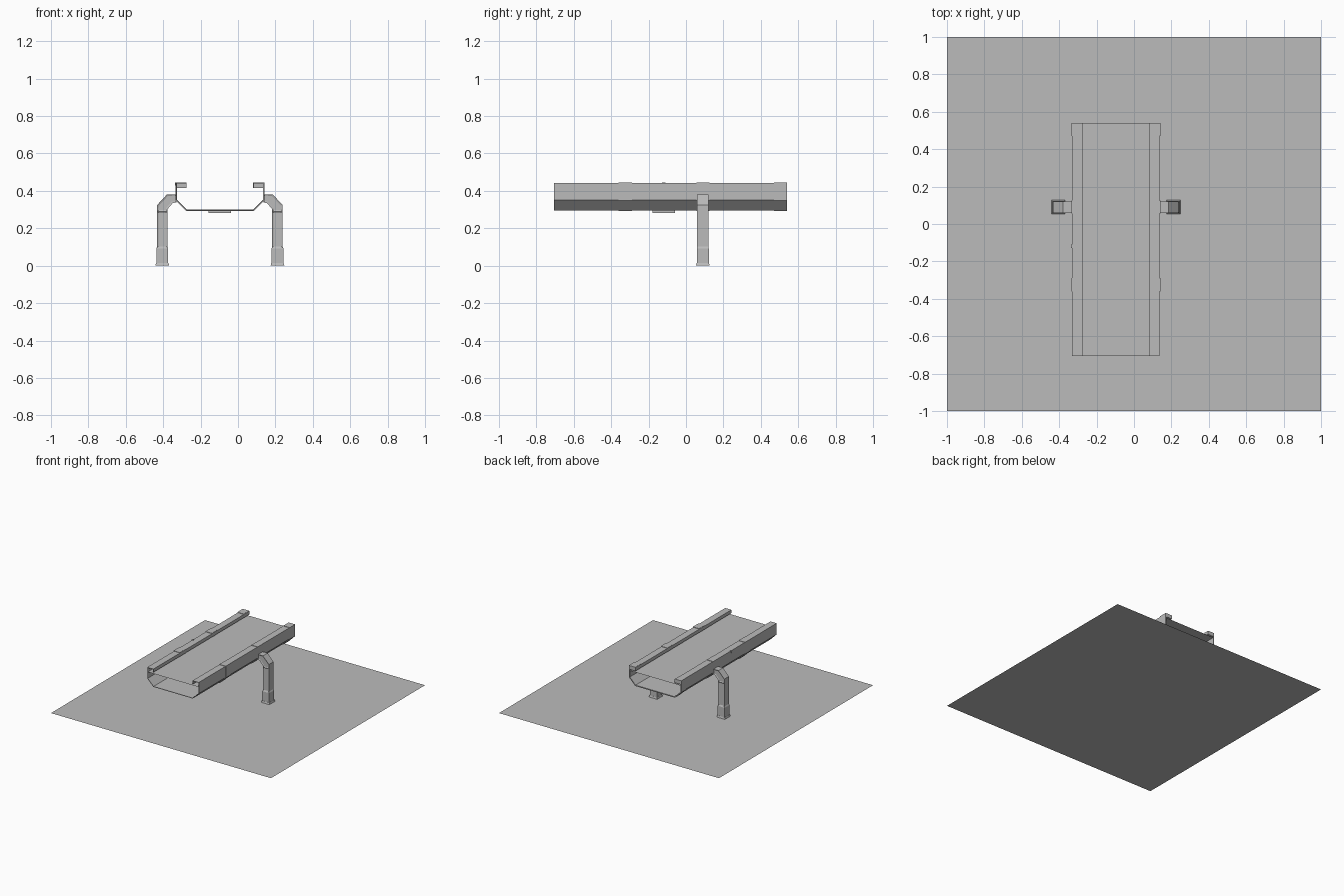
import bpy, bmesh

if "Cube" in bpy.data.objects:
    bpy.data.objects.remove(bpy.data.objects["Cube"])

CX = -0.097  # symmetry line of the trough and legs

grey = bpy.data.materials.new("grey")
grey.diffuse_color = (0.5, 0.5, 0.5, 1)
grey.use_nodes = True
grey.node_tree.nodes["Principled BSDF"].inputs["Base Color"].default_value = grey.diffuse_color


def finish(name, bm):
    bmesh.ops.recalc_face_normals(bm, faces=bm.faces)
    me = bpy.data.meshes.new(name)
    bm.to_mesh(me)
    bm.free()
    me.materials.append(grey)
    ob = bpy.data.objects.new(name, me)
    bpy.context.collection.objects.link(ob)
    return ob


def box(name, x0, x1, y0, y1, z0, z1, taper=0.0):
    bm = bmesh.new()
    bmesh.ops.create_cube(bm, size=1)
    for v in bm.verts:
        t = taper if v.co.z > 0 else 0
        v.co.x = x1 - t if v.co.x > 0 else x0 + t
        v.co.y = y1 - t if v.co.y > 0 else y0 + t
        v.co.z = z1 if v.co.z > 0 else z0
    return finish(name, bm)


def flat(name, x0, x1, y0, y1, z):
    bm = bmesh.new()
    bm.faces.new([bm.verts.new((x, y, z)) for x, y in
                  ((x0, y0), (x1, y0), (x1, y1), (x0, y1))])
    return finish(name, bm)


def sheet(name, half, y0, y1, thick):
    """Thin folded sheet: half profile (distance from CX, z), mirrored and run along y."""
    pts = [(CX - d, z) for d, z in half] + [(CX + d, z) for d, z in reversed(half)]
    bm = bmesh.new()
    rows = [[bm.verts.new((x, y, z)) for x, z in pts] for y in (y0, y1)]
    for i in range(len(pts) - 1):
        bm.faces.new((rows[0][i], rows[0][i + 1], rows[1][i + 1], rows[1][i]))
    ob = finish(name, bm)
    m = ob.modifiers.new("thickness", "SOLIDIFY")
    m.thickness, m.offset, m.use_even_offset = thick, 0, True
    return ob


def mirrored(ob):
    """Copy an object to the other side of the symmetry line."""
    bm = bmesh.new()
    bm.from_mesh(ob.data)
    for v in bm.verts:
        v.co.x = 2 * CX - v.co.x
    return finish(ob.name + "_left", bm)


# Flat square base, and the flat surface filling the trough
flat("base_plane", -1, 1, -1, 1, 0)
flat("trough_surface", CX - 0.232, CX + 0.232, -0.705, 0.54, 0.405)

# Long open trough with folded-in lips
sheet("trough", [(0.18, 0.416), (0.18, 0.441), (0.232, 0.441), (0.232, 0.352),
                 (0.178, 0.298)], -0.705, 0.54, 0.004)

# Reinforcing bands around the trough, with solid blocks inside the lips
for y0, y1 in ((-0.36, -0.29), (0.055, 0.125), (0.47, 0.54)):
    sheet("trough_band", [(0.181, 0.443), (0.235, 0.443), (0.235, 0.351),
                          (0.179, 0.295)], y0, y1, 0.006)
    mirrored(box("lip_block", CX + 0.178, CX + 0.236, y0, y1, 0.415, 0.445))

# Small pin on the left lip and box under the floor
box("lip_pin", CX - 0.239, CX - 0.225, -0.127, -0.109, 0.428, 0.446)
box("underside_box", -0.158, -0.038, -0.18, -0.06, 0.281, 0.297)

# Bent leg with recessed panels on its front and back
outline = [(0.183, 0.09), (0.238, 0.09), (0.238, 0.325), (0.185, 0.382),
           (0.136, 0.382), (0.136, 0.338), (0.155, 0.335), (0.183, 0.302)]
bm = bmesh.new()
face = bm.faces.new([bm.verts.new((x, 0.06, z)) for x, z in outline])
ext = bmesh.ops.extrude_face_region(bm, geom=[face], use_keep_orig=True)
for v in ext["geom"]:
    if isinstance(v, bmesh.types.BMVert):
        v.co.y = 0.12
bmesh.ops.bisect_plane(bm, geom=bm.verts[:] + bm.edges[:] + bm.faces[:],
                       plane_co=(0, 0, 0.29), plane_no=(0, 0, 1))
bmesh.ops.recalc_face_normals(bm, faces=bm.faces)
sides = [f for f in bm.faces if abs(f.normal.y) > 0.9]
bmesh.ops.inset_individual(bm, faces=sides, thickness=0.01, depth=-0.004)
mirrored(finish("leg", bm))

# Stepped feet
mirrored(box("foot_plate", 0.174, 0.248, 0.053, 0.127, 0, 0.014, 0.004))
mirrored(box("foot_sleeve", 0.179, 0.243, 0.058, 0.122, 0.01, 0.092))
mirrored(box("foot_collar", 0.179, 0.243, 0.058, 0.122, 0.092, 0.104, 0.006))
